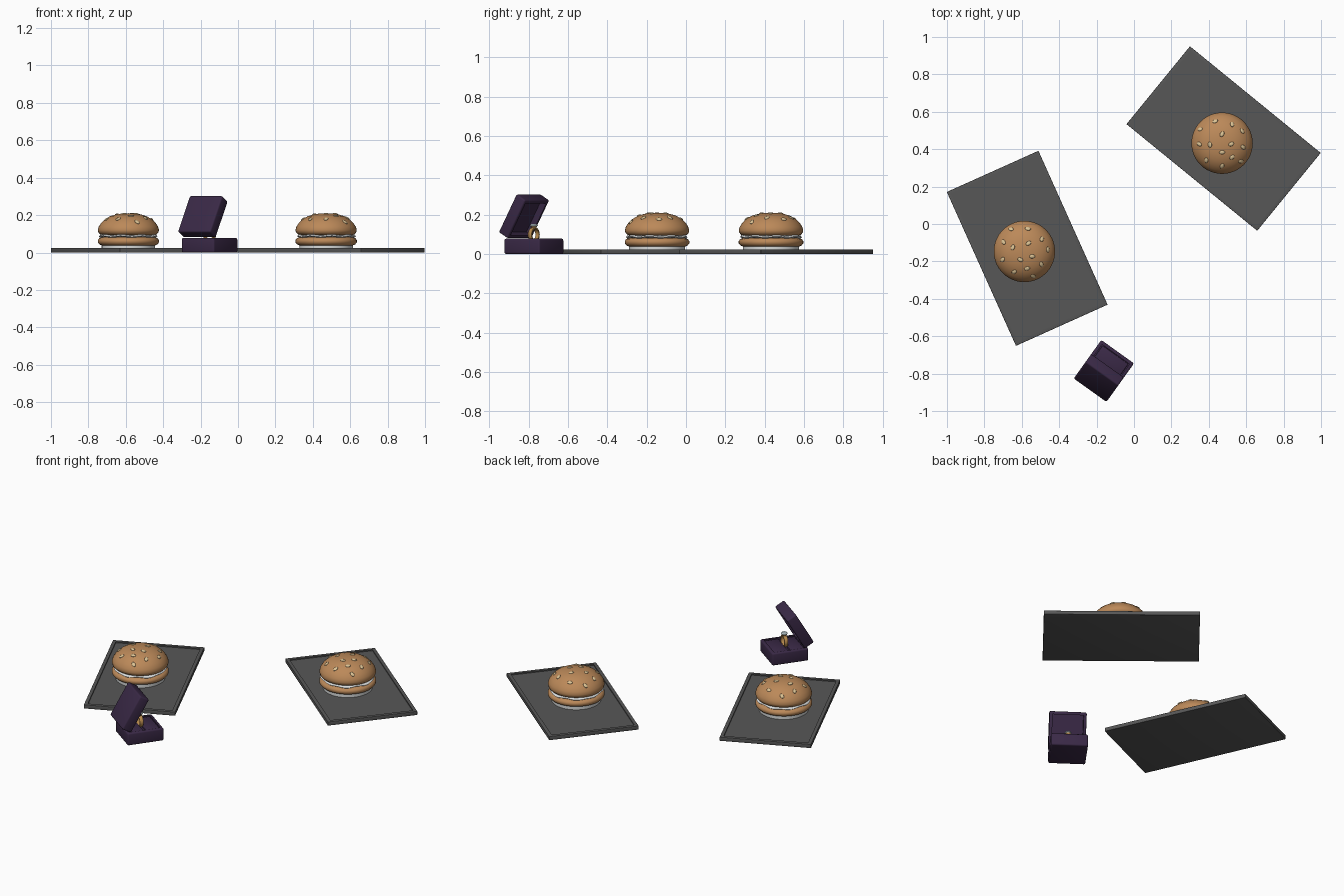
import bpy, bmesh, math
from mathutils import Matrix, Vector

if "Cube" in bpy.data.objects:
    bpy.data.objects.remove(bpy.data.objects["Cube"])


def material(name, rgb):
    m = bpy.data.materials.new(name)
    m.diffuse_color = (*rgb, 1)
    m.use_nodes = True
    m.node_tree.nodes["Principled BSDF"].inputs["Base Color"].default_value = m.diffuse_color
    return m


GREY = material("slate grey", (0.095, 0.095, 0.095))
PURPLE = material("dark purple velvet", (0.042, 0.022, 0.062))
BUN = material("toasted bun", (0.50, 0.25, 0.10))
SEED = material("sesame cream", (0.72, 0.55, 0.30))
WHITE = material("off white", (0.70, 0.72, 0.72))
GOLD = material("gold", (0.50, 0.27, 0.08))
GEM = material("pale gem", (0.62, 0.74, 0.78))


def finish(bm, name, mat, matrix, angle=40):
    bmesh.ops.recalc_face_normals(bm, faces=bm.faces)
    me = bpy.data.meshes.new(name)
    bm.to_mesh(me)
    bm.free()
    me.materials.append(mat)
    ob = bpy.data.objects.new(name, me)
    bpy.context.collection.objects.link(ob)
    ob.matrix_world = matrix
    bpy.ops.object.select_all(action='DESELECT')
    ob.select_set(True)
    bpy.context.view_layer.objects.active = ob
    bpy.ops.object.shade_smooth_by_angle(angle=math.radians(angle))
    return ob


def place(x, y, z, deg):
    return Matrix.Translation((x, y, z)) @ Matrix.Rotation(math.radians(deg), 4, 'Z')


def lathe(name, profile, mat, matrix, seg=48, wave=0.0):
    """Revolve (radius, z) points; wave ripples the outer points up and down."""
    bm = bmesh.new()
    rings = []
    for r, z in profile:
        if r == 0:
            rings.append([bm.verts.new((0, 0, z))] * seg)
            continue
        ring = []
        for i in range(seg):
            a = 2 * math.pi * i / seg
            dz = wave * math.sin(8 * a) * (r > 0.1)
            rr = r + wave * math.cos(5 * a) * (r > 0.1)
            ring.append(bm.verts.new((rr * math.cos(a), rr * math.sin(a), z + dz)))
        rings.append(ring)
    for lo, hi in zip(rings, rings[1:]):
        for i in range(seg):
            j = (i + 1) % seg
            quad = list(dict.fromkeys((lo[i], lo[j], hi[j], hi[i])))
            bm.faces.new(quad)
    return finish(bm, name, mat, matrix, 50)


def recessed_block(name, size, bevel, rim, depth, up, mat, matrix):
    """Rounded block standing on local z = 0 with a sunken top or bottom face."""
    bm = bmesh.new()
    bmesh.ops.create_cube(bm, size=1)
    for v in bm.verts:
        v.co = Vector((v.co.x * size[0], v.co.y * size[1], (v.co.z + 0.5) * size[2]))
    bmesh.ops.bevel(bm, geom=bm.edges[:], offset=bevel, segments=3, profile=0.5,
                    affect='EDGES')
    bm.normal_update()
    face = max(bm.faces, key=lambda f: f.calc_area() * f.normal.z * up)
    bmesh.ops.inset_region(bm, faces=[face], thickness=rim)
    wall = bmesh.ops.extrude_discrete_faces(bm, faces=[face])['faces'][0]
    bmesh.ops.translate(bm, verts=wall.verts[:], vec=(0, 0, -depth * up))
    return finish(bm, name, mat, matrix)


# Crown outline of the bun, from the underside to the top
CROWN = [(0, 0.093), (0.135, 0.093), (0.152, 0.098), (0.161, 0.108), (0.164, 0.120),
         (0.159, 0.138), (0.146, 0.158), (0.125, 0.178), (0.098, 0.194),
         (0.065, 0.204), (0.032, 0.209), (0, 0.210)]
# Seed positions in hundredths of the bun radius
SEEDS = [(-23, 72), (33, 62), (0, 30), (66, 40), (-72, 46), (-75, -3), (-40, -5),
         (30, -3), (69, -13), (0, -30), (-52, -56), (0, -75), (33, -46), (62, -60)]


def seeds(name, matrix):
    bm = bmesh.new()
    top = CROWN[4:]
    for k, (px, py) in enumerate(SEEDS):
        x, y = px * 0.00163, py * 0.00163
        r = math.hypot(x, y)
        for (r0, z0), (r1, z1) in zip(top, top[1:]):
            if r1 <= r <= r0:
                t = (r0 - r) / (r0 - r1)
                z = z0 + t * (z1 - z0)
                slope = (z1 - z0) / (r0 - r1)
        n = Vector((x / r * slope, y / r * slope, 1)).normalized()
        mat = (Matrix.Translation((x, y, z)) @ n.to_track_quat('Z', 'Y').to_matrix().to_4x4()
               @ Matrix.Rotation(k * 2.1, 4, 'Z') @ Matrix.Diagonal((0.016, 0.011, 0.005, 1)))
        bmesh.ops.create_icosphere(bm, subdivisions=2, radius=1, matrix=mat)
    return finish(bm, name, SEED, matrix, 60)


def burger(tag, m):
    lathe(tag + "_paper_base", [(0, 0.012), (0.143, 0.012), (0.143, 0.044), (0, 0.044)], WHITE, m)
    lathe(tag + "_lower_bun", [(0, 0.037), (0.140, 0.037), (0.155, 0.043), (0.164, 0.054),
                               (0.164, 0.066), (0.157, 0.076), (0.140, 0.082), (0, 0.082)], BUN, m)
    lathe(tag + "_filling", [(0, 0.078), (0.150, 0.082), (0.156, 0.087), (0.150, 0.094),
                             (0, 0.097)], WHITE, m, 64, 0.003)
    lathe(tag + "_upper_bun", CROWN, BUN, m)
    seeds(tag + "_seeds", m)


# Two trays, each with a burger
for tag, tray, bun in (("left", (-0.571, -0.130, 0, -65.8), (-0.586, -0.147, 0, -26.6)),
                       ("right", (0.479, 0.457, 0, -39.2), (0.471, 0.432, 0, 0))):
    recessed_block(tag + "_tray", (0.902, 0.537, 0.024), 0.002, 0.026, 0.007, 1, GREY,
                   place(*tray))
    burger(tag + "_burger", place(*bun))

# Ring box: base, and lid hinged at the back and opened by 60 degrees
BOX = place(-0.152, -0.773, 0, -35.6)
recessed_block("box_base", (0.215, 0.222, 0.078), 0.009, 0.012, 0.012, 1, PURPLE, BOX)
hinge = (BOX @ Matrix.Translation((0, -0.09, 0.079)) @ Matrix.Rotation(math.radians(60), 4, 'X')
         @ Matrix.Translation((0, 0.112, 0)))
recessed_block("box_lid", (0.215, 0.224, 0.064), 0.009, 0.012, 0.035, -1, PURPLE, hinge)

# Cushion halves with a slot between them for the ring
for name, y in (("front_cushion", 0.049), ("back_cushion", -0.049)):
    bm = bmesh.new()
    bmesh.ops.create_cube(bm, size=1, matrix=Matrix.Diagonal((0.17, 0.085, 0.014, 1)))
    bmesh.ops.bevel(bm, geom=bm.edges[:], offset=0.005, segments=2, profile=0.5, affect='EDGES')
    finish(bm, name, PURPLE, BOX @ Matrix.Translation((0, y, 0.068)))

# Upright gold band
band = [(0.029, -0.011), (0.036, -0.011), (0.038, 0), (0.036, 0.011), (0.029, 0.011),
        (0.029, -0.011)]
ring = BOX @ Matrix.Translation((0, 0, 0.098)) @ Matrix.Rotation(math.pi / 2, 4, 'X')
lathe("ring_band", band, GOLD, ring, 32)
# Setting and faceted gem
lathe("gem_setting", [(0, 0.128), (0.010, 0.128), (0.016, 0.139), (0, 0.139)], GOLD, BOX, 12)
gem = lathe("gem", [(0, 0.131), (0.020, 0.143), (0.020, 0.146), (0.013, 0.152), (0, 0.152)],
            GEM, BOX, 8)
gem.data.polygons.foreach_set("use_smooth", [False] * len(gem.data.polygons))
